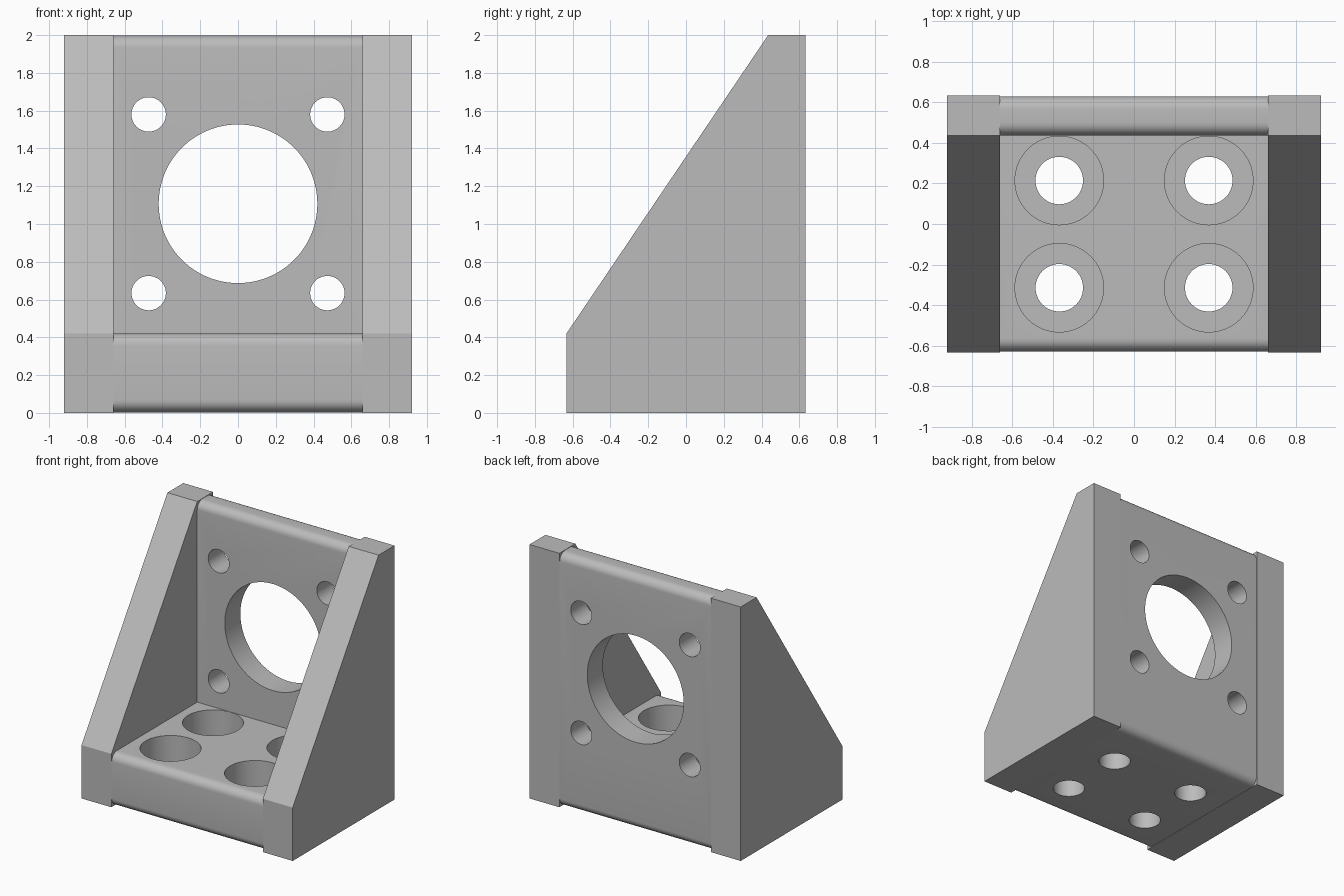
import bpy, bmesh, math
from mathutils import Vector, Matrix

if "Cube" in bpy.data.objects:
    bpy.data.objects.remove(bpy.data.objects["Cube"])

grey = bpy.data.materials.new("light grey")
grey.diffuse_color = (0.5, 0.5, 0.5, 1)
grey.use_nodes = True
grey.node_tree.nodes["Principled BSDF"].inputs["Base Color"].default_value = grey.diffuse_color


def finish(bm, name):
    bmesh.ops.recalc_face_normals(bm, faces=bm.faces)
    me = bpy.data.meshes.new(name)
    bm.to_mesh(me)
    bm.free()
    me.materials.append(grey)
    ob = bpy.data.objects.new(name, me)
    bpy.context.collection.objects.link(ob)
    return ob


def extrude_x(name, profile, x0, x1):
    """Extrude a (y, z) outline along x."""
    bm = bmesh.new()
    face = bm.faces.new([bm.verts.new((x0, y, z)) for y, z in profile])
    out = bmesh.ops.extrude_face_region(bm, geom=[face])
    verts = [g for g in out["geom"] if isinstance(g, bmesh.types.BMVert)]
    bmesh.ops.translate(bm, verts=verts, vec=(x1 - x0, 0, 0))
    return finish(bm, name)


def rounded(corners, r, steps=8):
    """Round the square corners flagged True in (y, z, flag)."""
    pts = []
    for i, (y, z, flag) in enumerate(corners):
        p = Vector((y, z))
        if not flag:
            pts.append(p)
            continue
        a = (Vector(corners[i - 1][:2]) - p).normalized() * r
        b = (Vector(corners[(i + 1) % len(corners)][:2]) - p).normalized() * r
        for k in range(steps + 1):
            t = k / steps * math.pi / 2
            pts.append(p + a + b - b * math.cos(t) - a * math.sin(t))
    return pts


def cylinders(name, centres, r, depth, axis, seg):
    bm = bmesh.new()
    for c in centres:
        rot = Matrix.Rotation(math.pi / 2, 4, 'X') if axis == 'Y' else Matrix()
        bmesh.ops.create_cone(bm, cap_ends=True, segments=seg, radius1=r, radius2=r,
                              depth=depth, matrix=Matrix.Translation(c) @ rot)
    ob = finish(bm, name)
    ob.hide_render = True
    return ob


def boolean(ob, other, op):
    bpy.context.view_layer.objects.active = ob
    mod = ob.modifiers.new("bool", 'BOOLEAN')
    mod.operation, mod.solver, mod.object = op, 'EXACT', other
    bpy.ops.object.modifier_apply(modifier=mod.name)
    bpy.data.objects.remove(other)


# L-shaped body: base plate and upright plate with rounded outer edges
body = extrude_x("angle_bracket", rounded([
    (-0.629, 0.003, True), (0.629, 0.003, True), (0.629, 1.997, True),
    (0.435, 1.997, True), (0.435, 0.42, False), (-0.629, 0.42, True)], 0.064), -0.7, 0.7)

# Gusset walls on both sides
wall = [(-0.633, 0), (0.633, 0), (0.633, 2), (0.435, 2), (-0.633, 0.42)]
for s in (-1, 1):
    boolean(body, extrude_x("gusset", wall, s * 0.66, s * 0.92), 'UNION')

# Large bore and four screw holes through the upright plate
boolean(body, cylinders("bore_cutter", [(0, 0.54, 1.107)], 0.42, 0.5, 'Y', 96), 'DIFFERENCE')
boolean(body, cylinders("screw_cutter", [(x, 0.54, z) for x in (-0.473, 0.473)
        for z in (0.634, 1.58)], 0.091, 0.4, 'Y', 48), 'DIFFERENCE')

# Counterbored holes through the base plate
base = [(x, y) for x in (-0.368, 0.368) for y in (-0.314, 0.214)]
boolean(body, cylinders("base_hole_cutter", [(x, y, 0.2) for x, y in base],
                        0.117, 0.6, 'Z', 48), 'DIFFERENCE')
boolean(body, cylinders("counterbore_cutter", [(x, y, 0.35) for x, y in base],
                        0.218, 0.3, 'Z', 64), 'DIFFERENCE')

bpy.ops.object.select_all(action='DESELECT')
body.select_set(True)
bpy.context.view_layer.objects.active = body
bpy.ops.object.shade_smooth_by_angle(angle=math.radians(30))
